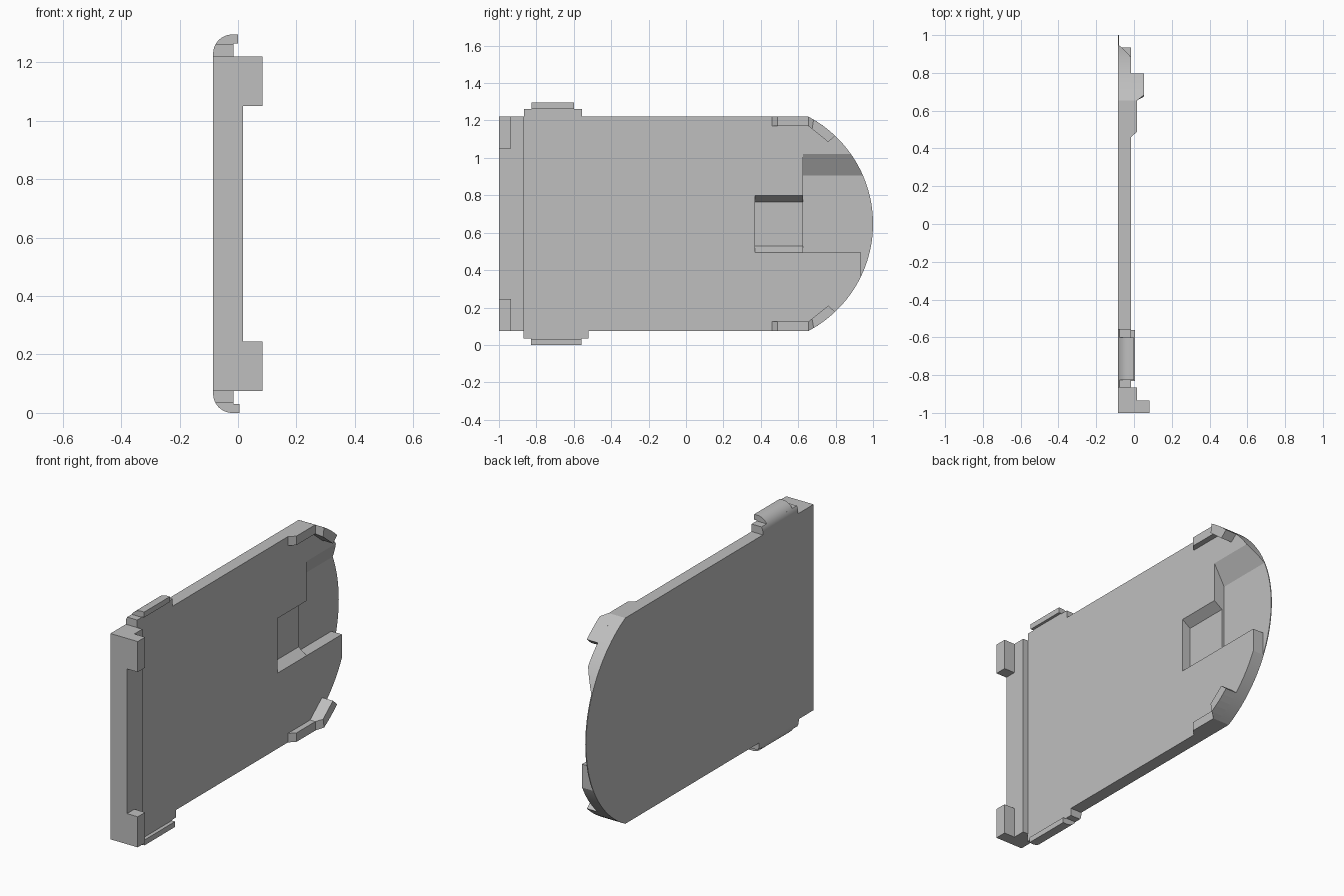
import bpy
import bmesh
from math import sin, cos, radians, asin
from mathutils import Vector

cube = bpy.data.objects.get("Cube")
if cube:
    bpy.data.objects.remove(cube, do_unlink=True)

grey = bpy.data.materials.new("plain_grey")
grey.use_nodes = True
grey.diffuse_color = (0.52, 0.52, 0.52, 1)
grey.node_tree.nodes["Principled BSDF"].inputs["Base Color"].default_value = (0.52, 0.52, 0.52, 1)

MID = 0.6475              # middle height
HALF = 0.5725             # half height of the plate
BACK, FACE, THIN = -0.085, -0.015, -0.08
RADIUS, ARC_Y = 0.6475, 0.3525
CORNER = asin(HALF / RADIUS)


def loft(name, rings):
    """Solid through a list of rings with equal point counts."""
    bm = bmesh.new()
    rows = [[bm.verts.new(p) for p in ring] for ring in rings]
    n = len(rows[0])
    for a, b in zip(rows, rows[1:]):
        for i in range(n):
            j = (i + 1) % n
            bm.faces.new((a[i], a[j], b[j], b[i]))
    bm.faces.new(rows[0])
    bm.faces.new(rows[-1])
    bmesh.ops.recalc_face_normals(bm, faces=bm.faces)
    mesh = bpy.data.meshes.new(name)
    bm.to_mesh(mesh)
    bm.free()
    mesh.materials.append(grey)
    obj = bpy.data.objects.new(name, mesh)
    bpy.context.collection.objects.link(obj)
    return obj


def box(name, x, y, z):
    return loft(name, [[(x[0], v, z[0]), (x[1], v, z[0]), (x[1], v, z[1]), (x[0], v, z[1])] for v in y])


def along_y(name, profile, y0, y1):
    """Extrude an (x, z) profile along y."""
    return loft(name, [[(x, y, z) for x, z in profile] for y in (y0, y1)])


def select(obj):
    bpy.ops.object.select_all(action='DESELECT')
    obj.select_set(True)
    bpy.context.view_layer.objects.active = obj


def smooth(obj):
    select(obj)
    bpy.ops.object.shade_smooth_by_angle(angle=radians(15))


def cut(obj, cutter):
    mod = obj.modifiers.new("cut", 'BOOLEAN')
    mod.operation = 'DIFFERENCE'
    mod.solver = 'EXACT'
    mod.object = cutter
    select(obj)
    bpy.ops.object.modifier_apply(modifier=mod.name)
    bpy.data.objects.remove(cutter, do_unlink=True)


def on_arc(angle):
    return Vector((ARC_Y + RADIUS * cos(angle), RADIUS * sin(angle)))


# Main plate with a round end
STEPS = 48
outline = [Vector((-1, HALF)), Vector((-1, -HALF))]
outline += [on_arc(CORNER * (2 * i / STEPS - 1)) for i in range(STEPS + 1)]
plate = loft("cover_plate", [[(x, p.x, MID + p.y) for p in outline] for x in (BACK, FACE)])

# Thinned area at the round end, with a ramp above it
cut(plate, along_y("thin_cutter", [(THIN, 0.495), (THIN, 0.905), (FACE, 1.02), (0.1, 1.02), (0.1, 0.495)],
                   0.625, 1.1))
cut(plate, box("tip_cutter", (THIN, 0.1), (0.935, 1.1), (0.36, 0.51)))

# Finger pocket with sloped upper and lower walls
cut(plate, along_y("pocket_cutter", [(-0.065, 0.53), (-0.065, 0.765), (FACE, 0.8), (0.1, 0.8),
                                     (0.1, 0.495), (FACE, 0.495)], 0.37, 0.64))
smooth(plate)

# Thick bar and corner posts at the square end
low, high = MID - HALF, MID + HALF
box("end_bar", (-0.05, 0.017), (-1, -0.865), (low, high))
box("lower_post", (-0.05, 0.083), (-1, -0.935), (low, 0.245))
box("upper_post", (-0.05, 0.083), (-1, -0.935), (1.05, high))


def hook_profile(top, lip, side):
    """Rounded outer corner; a lip overhangs the face when given."""
    r, base = 0.065, 0.01
    end = asin(min(1, (top - base) / r))
    pts = [(BACK, -0.005)]
    pts += [(BACK + r - r * cos(end * i / 12), base + r * sin(end * i / 12)) for i in range(13)]
    if lip is not None:
        pts += [(lip, top), (lip, 0.045), (FACE, 0.045)]
    else:
        pts += [(FACE, top)]
    pts += [(FACE, -0.005)]
    return [(x, MID + side * (HALF + d)) for x, d in pts]


# Side tabs with snap hooks
for word, side, wide, narrow, lip in (("upper", 1, (-0.865, -0.555), (-0.825, -0.6), 0.0),
                                      ("lower", -1, (-0.87, -0.522), (-0.83, -0.56), 0.005)):
    smooth(along_y(word + "_tab", hook_profile(0.042, None, side), *wide))
    smooth(along_y(word + "_hook", hook_profile(0.075, lip, side), *narrow))

# Raised rails that turn along the round corners
inner_a, inner_b = Vector((0.655, HALF - 0.05)), Vector((0.76, 0.4375))
last = radians(46.6)
stations = [(Vector((y, HALF)), Vector((y, HALF - 0.05)), h)
            for y, h in ((0.46, FACE), (0.49, 0.017))]
for t in (0, 0.18, 0.4, 0.6, 0.8, 1):
    stations.append((on_arc(CORNER + (last - CORNER) * t), inner_a.lerp(inner_b, t),
                     0.017 if t == 0 else 0.052))
for word, side in (("upper", 1), ("lower", -1)):
    loft(word + "_corner_rail",
         [[(x, p.x, MID + side * p.y) for x, p in ((-0.02, o), (h, o), (h, i), (-0.02, i))]
          for o, i, h in stations])
